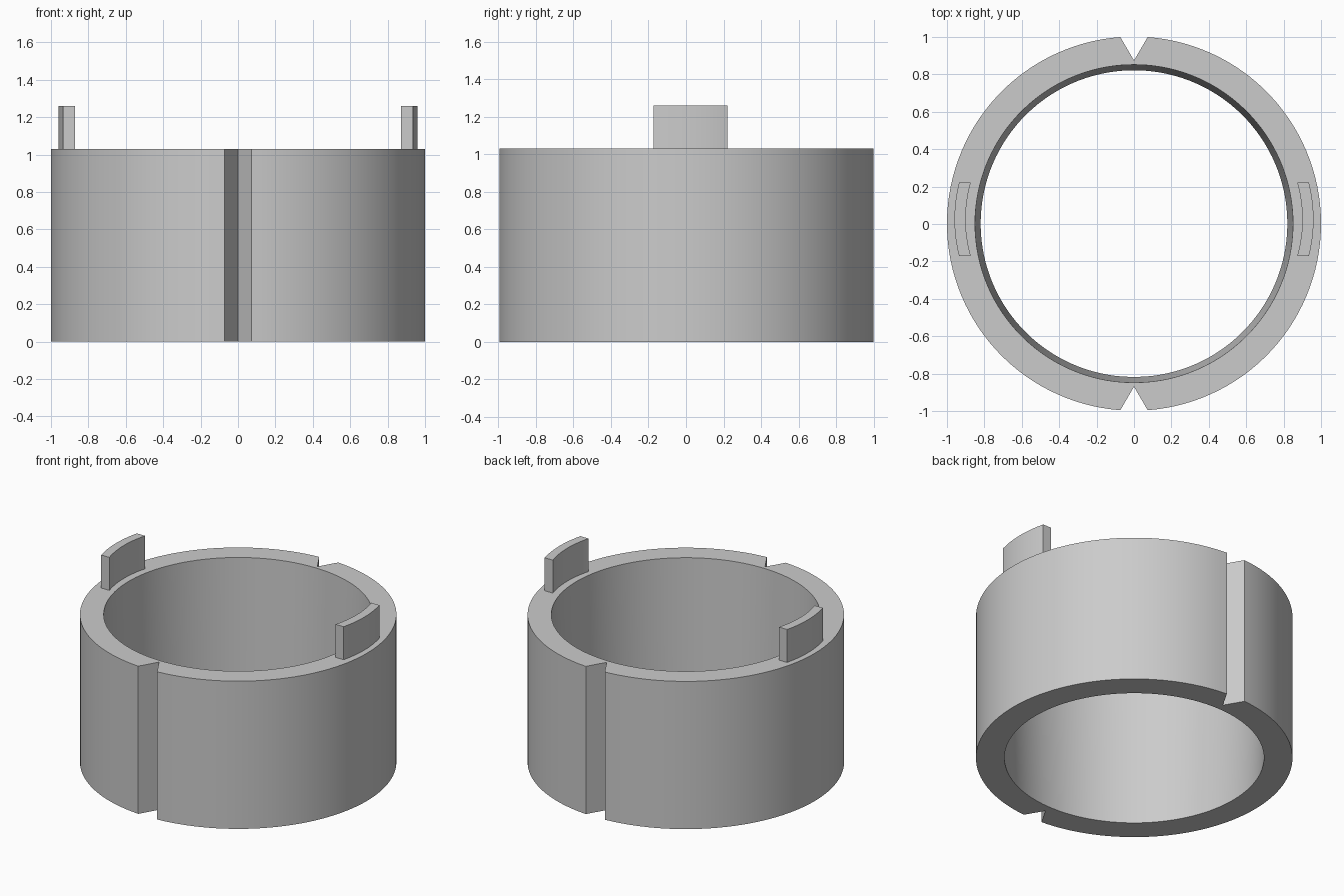
import bpy, bmesh
from math import sin, cos, asin, pi, sqrt

cube = bpy.data.objects.get("Cube")
if cube:
    bpy.data.objects.remove(cube, do_unlink=True)

HEIGHT, TAB_TOP = 1.03, 1.26
BORE_BOTTOM, BORE_TOP = 0.82, 0.85
NOTCH_HALF, NOTCH_TIP = 0.073, 0.872
CENTRE_Y, TAB_Y = 0.002, 0.025

grey = bpy.data.materials.new("plain_grey")
grey.use_nodes = True
colour = (0.6, 0.6, 0.6, 1)
grey.diffuse_color = colour
grey.node_tree.nodes["Principled BSDF"].inputs["Base Color"].default_value = colour


def make_object(name, bm):
    bmesh.ops.recalc_face_normals(bm, faces=bm.faces)
    mesh = bpy.data.meshes.new(name)
    bm.to_mesh(mesh)
    bm.free()
    mesh.materials.append(grey)
    obj = bpy.data.objects.new(name, mesh)
    bpy.context.collection.objects.link(obj)
    bpy.ops.object.select_all(action="DESELECT")
    obj.select_set(True)
    bpy.context.view_layer.objects.active = obj
    bpy.ops.object.shade_smooth_by_angle(angle=pi / 6)
    return obj


# Collar: each half is an arc ending in the tip of a V notch
edge = asin(NOTCH_HALF)
steps = 60
stations = []
for start in (-pi / 2, pi / 2):
    stations.append((start, NOTCH_TIP))
    for i in range(steps + 1):
        stations.append((start + edge + (pi - 2 * edge) * i / steps, 1.0))

bm = bmesh.new()
sections = []
for angle, outer in stations:
    corners = ((outer, 0), (outer, HEIGHT), (BORE_TOP, HEIGHT), (BORE_BOTTOM, 0))
    sections.append([bm.verts.new((r * cos(angle), r * sin(angle) + CENTRE_Y, z))
                     for r, z in corners])
for i, a in enumerate(sections):
    b = sections[(i + 1) % len(sections)]
    for k in range(4):
        n = (k + 1) % 4
        bm.faces.new((a[k], b[k], b[n], a[n]))
make_object("collar", bm)


# Tabs: curved plates with flat ends, standing on the rim
def arc_x(peak, radius, t):
    return peak - radius + sqrt(radius * radius - t * t)


def make_tab(name, side):
    half, count = 0.197, 12
    bm = bmesh.new()
    rows = []
    for i in range(count + 1):
        t = half * (2 * i / count - 1)
        outer, inner = arc_x(0.96, 0.79, t), arc_x(0.9, 0.72, t)
        rows.append([bm.verts.new((side * x, t + TAB_Y, z)) for x, z in
                     ((outer, HEIGHT), (outer, TAB_TOP), (inner, TAB_TOP), (inner, HEIGHT))])
    for a, b in zip(rows, rows[1:]):
        for k in range(4):
            n = (k + 1) % 4
            bm.faces.new((a[k], b[k], b[n], a[n]))
    bm.faces.new(rows[0])
    bm.faces.new(rows[-1])
    make_object(name, bm)


make_tab("left_tab", 1)
make_tab("right_tab", -1)
